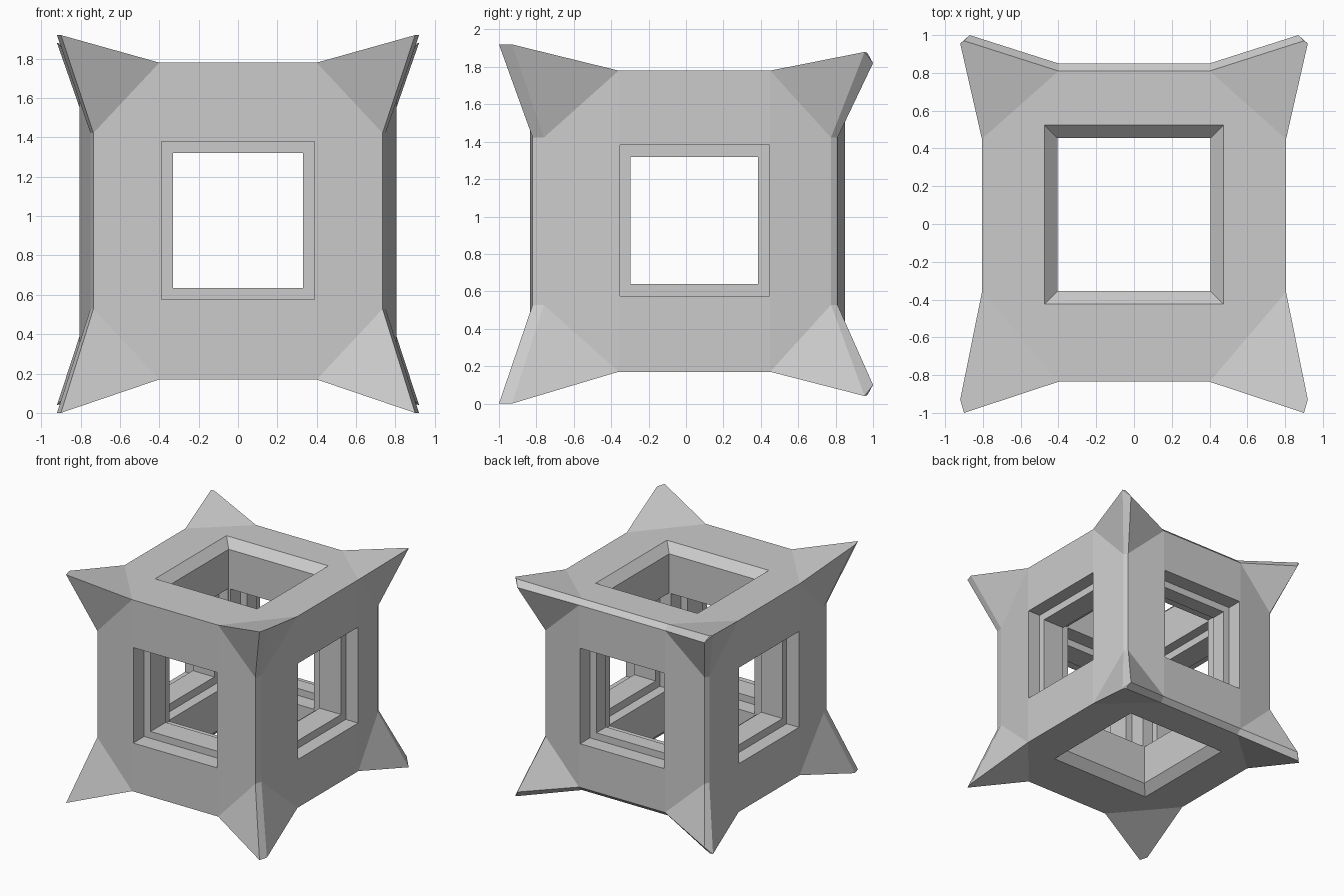
import bpy, bmesh

if "Cube" in bpy.data.objects:
    bpy.data.objects.remove(bpy.data.objects["Cube"])

CZ = 0.975  # height of the body centre


def make_object(name, polys):
    """Weld a list of polygons (lists of points) into one closed object."""
    bm = bmesh.new()
    for poly in polys:
        bm.faces.new([bm.verts.new(p) for p in poly])
    bmesh.ops.remove_doubles(bm, verts=bm.verts, dist=0.0005)
    bmesh.ops.recalc_face_normals(bm, faces=bm.faces)
    mesh = bpy.data.meshes.new(name)
    bm.to_mesh(mesh)
    bm.free()
    obj = bpy.data.objects.new(name, mesh)
    bpy.context.collection.objects.link(obj)
    return obj


def flip(p, sx, sz):
    z = p[2] * sz - (0.015 if abs(p[2]) > 0.85 or p[1] > 0.95 else 0)
    return (p[0] * sx, p[1], z + CZ)


# key points of one corner column (right side, upper half)
F, FS = (.40, -.835, .805), (.735, -.82, .447)       # front face, front edge strip
RF, RFS = (.805, -.36, .805), (.75, -.76, .447)      # right face, front end
RB, RBS = (.805, .45, .805), (.76, .775, .447)       # right face, rear end
BT, B, BS = (.40, .81, .805), (.40, .85, .765), (.74, .81, .447)  # rear bevel
TA, TB = (.90, -1, .96), (.92, -.93, .96)            # front spike tip
RA, RT, RR = (.87, 1, .86), (.90, .97, .915), (.92, .955, .92)  # rear spike tip

spikes = [
    (F, FS, TA), (RF, RFS, TB), (F, RF, TB, TA), (TA, TB, RFS, FS),
    (RB, RBS, RR), (BT, RB, RR, RT), (BT, RT, RA, B),
    (B, BS, RA), (RA, RR, RBS, BS), (RA, RT, RR),
]
polys = []
for sx in (1, -1):
    for sz in (1, -1):
        polys += [[flip(p, sx, sz) for p in s] for s in spikes]
    # side walls and corner strips joining upper and lower spikes
    for a, b in ((F, FS), (FS, RFS), (RFS, RF), (RF, RB), (RB, RBS), (RBS, BS), (BS, B)):
        polys.append([flip(a, sx, 1), flip(b, sx, 1), flip(b, sx, -1), flip(a, sx, -1)])
# front and rear centre panels
for p in (F, B):
    polys.append([flip(p, sx, sz) for sx, sz in ((1, 1), (-1, 1), (-1, -1), (1, -1))])
# top and bottom panels with the rear bevel
for sz in (1, -1):
    polys.append([flip(p, 1, sz) for p in (F, RF, RB, BT)] +
                 [flip(p, -1, sz) for p in (BT, RB, RF, F)])
    polys.append([flip(BT, 1, sz), flip(B, 1, sz), flip(B, -1, sz), flip(BT, -1, sz)])
body = make_object("spiked_cube_frame", polys)


def tunnel(name, axis, rings):
    """Loft rectangles (position, u0, u1, v0, v1) along an axis."""
    def place(t, u, v):
        return {"x": (t, u, v), "y": (u, t, v), "z": (u, v, t)}[axis]
    loops = [[place(t, u0, v0), place(t, u1, v0), place(t, u1, v1), place(t, u0, v1)]
             for t, u0, u1, v0, v1 in rings]
    faces = [loops[0], loops[-1]]
    for a, b in zip(loops, loops[1:]):
        faces += [[a[i], a[(i + 1) % 4], b[(i + 1) % 4], b[i]] for i in range(4)]
    return make_object(name, faces)


def stepped(ts, wide, narrow):
    """Wide opening outside and inside, narrow flange within each wall."""
    kinds = (wide, wide, narrow, narrow, wide, wide, narrow, narrow, wide, wide)
    return [(t, *k) for t, k in zip(ts, kinds)]


wide_y, narrow_y = (-.39, .39, .577, 1.38), (-.33, .33, .635, 1.32)
wide_x, narrow_x = (-.352, .447, .575, 1.382), (-.297, .385, .64, 1.318)
ring_out, ring_in = (-.484, .484, -.434, .534), (-.405, .405, -.355, .455)
cutters = [
    tunnel("vertical_tunnel", "z", [(CZ - .815, *ring_out), (CZ - .735, *ring_in),
                                    (CZ + .735, *ring_in), (CZ + .815, *ring_out)]),
    tunnel("front_back_tunnel", "y",
           stepped((-1.2, -.69, -.69, -.49, -.49, .59, .59, .72, .72, 1.2), wide_y, narrow_y)),
    tunnel("side_tunnel", "x",
           stepped((-1.2, -.69, -.69, -.49, -.49, .49, .49, .69, .69, 1.2), wide_x, narrow_x)),
]

# cut the window openings
bpy.context.view_layer.objects.active = body
for c in cutters:
    c.hide_render = True
    m = body.modifiers.new(c.name, "BOOLEAN")
    m.operation, m.solver, m.object = "DIFFERENCE", "EXACT", c
    bpy.ops.object.modifier_apply(modifier=m.name)
for c in cutters:
    bpy.data.objects.remove(c)
